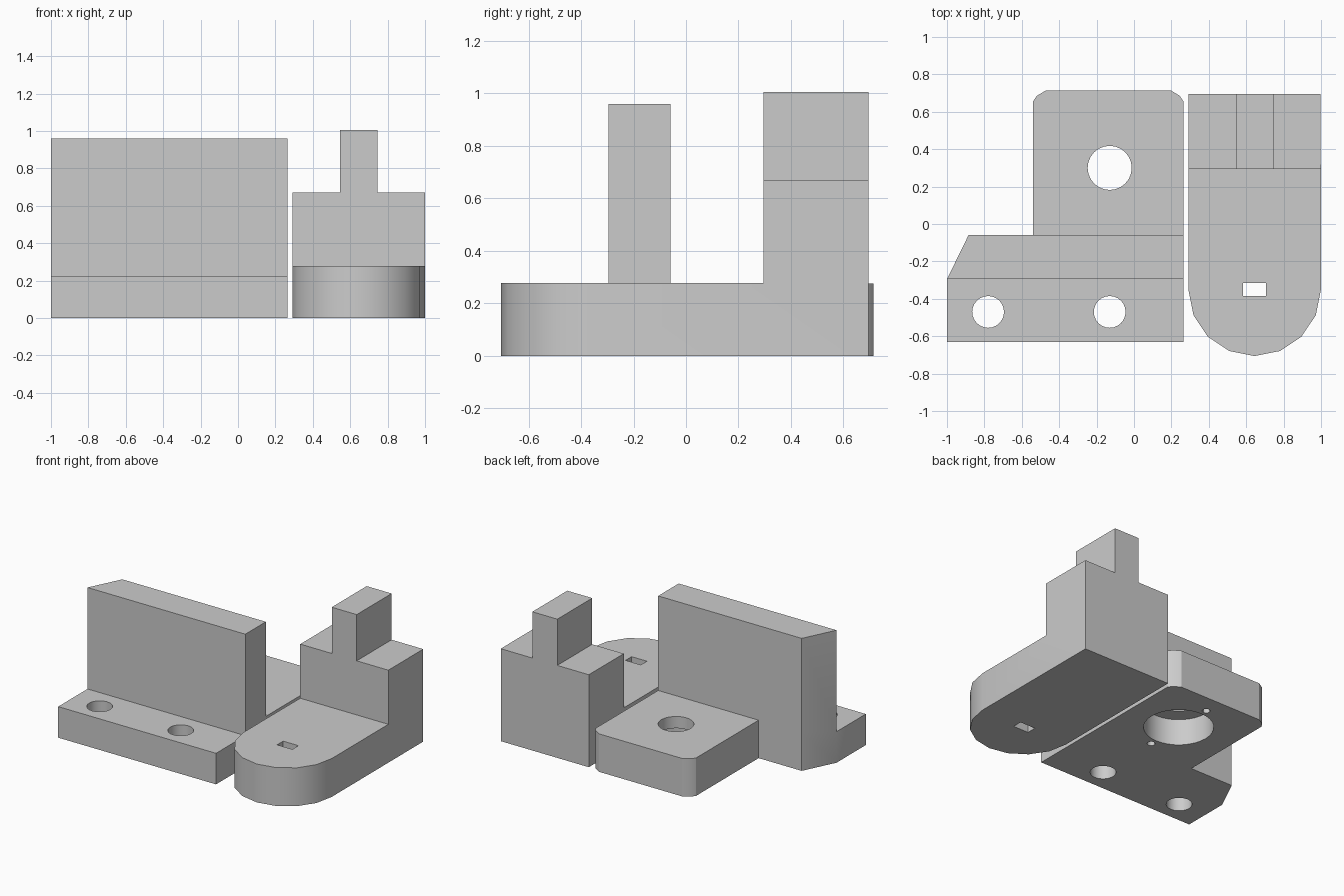
import bpy, bmesh
from math import radians, sin, cos, pi
from mathutils import Vector

if "Cube" in bpy.data.objects:
    bpy.data.objects.remove(bpy.data.objects["Cube"], do_unlink=True)

grey = bpy.data.materials.new("light grey plastic")
grey.use_nodes = True
grey.diffuse_color = (0.6, 0.6, 0.6, 1)
grey.node_tree.nodes["Principled BSDF"].inputs["Base Color"].default_value = (0.6, 0.6, 0.6, 1)


def prism(name, points, low, high, axis="z"):
    """Extrude an outline: (x, y) along z, or (y, z) along x."""
    place = (lambda a, b: (a, b, low)) if axis == "z" else (lambda a, b: (low, a, b))
    push = Vector((0, 0, high - low)) if axis == "z" else Vector((high - low, 0, 0))
    bm = bmesh.new()
    face = bm.faces.new([bm.verts.new(place(*p)) for p in points])
    out = bmesh.ops.extrude_face_region(bm, geom=[face])
    bmesh.ops.translate(bm, vec=push, verts=[g for g in out["geom"] if isinstance(g, bmesh.types.BMVert)])
    bmesh.ops.recalc_face_normals(bm, faces=bm.faces)
    mesh = bpy.data.meshes.new(name)
    bm.to_mesh(mesh)
    bm.free()
    mesh.materials.append(grey)
    obj = bpy.data.objects.new(name, mesh)
    bpy.context.collection.objects.link(obj)
    return obj


def rect(x0, x1, y0, y1):
    return [(x0, y0), (x1, y0), (x1, y1), (x0, y1)]


def circle(x, y, r, n=24):
    return [(x + r * cos(2 * pi * i / n), y + r * sin(2 * pi * i / n)) for i in range(n)]


def combine(obj, tool, operation="DIFFERENCE"):
    tool.hide_render = True
    mod = obj.modifiers.new("shape", "BOOLEAN")
    mod.operation, mod.solver, mod.object = operation, "EXACT", tool
    bpy.context.view_layer.objects.active = obj
    bpy.ops.object.modifier_apply(modifier=mod.name)
    bpy.data.objects.remove(tool, do_unlink=True)


def finish(obj):
    bpy.ops.object.select_all(action="DESELECT")
    obj.select_set(True)
    bpy.context.view_layer.objects.active = obj
    bpy.ops.object.shade_smooth_by_angle(angle=radians(30))


# Bracket: stepped side profile trimmed to its plan outline
bracket = prism("wall_bracket", [(-0.8, 0), (0.9, 0), (0.9, 0.275), (-0.06, 0.275), (-0.06, 0.96),
                                 (-0.295, 0.96), (-0.295, 0.225), (-0.8, 0.225)], -1.1, 0.4, "x")
plan = [(-1, -0.63), (0.265, -0.63), (0.265, 0.655), (0.245, 0.685), (0.195, 0.715),
        (-0.47, 0.715), (-0.52, 0.685), (-0.54, 0.655), (-0.54, -0.06), (-0.885, -0.06), (-1, -0.295)]
combine(bracket, prism("plan_cutter", plan, -0.1, 1.2), "INTERSECT")

# Bolt holes in the front ledge
for x in (-0.78, -0.13):
    combine(bracket, prism("bolt_cutter", circle(x, -0.47, 0.085), -0.1, 0.4))

# Shaft hole, wide recess below it and two pilot holes
combine(bracket, prism("shaft_cutter", circle(-0.13, 0.3, 0.118), -0.1, 0.4))
combine(bracket, prism("recess_cutter", circle(-0.13, 0.3, 0.23, 32), -0.1, 0.19))
for side in (-1, 1):
    combine(bracket, prism("pilot_cutter", circle(-0.13, 0.3 + side * 0.28, 0.027, 12), -0.1, 0.12))
finish(bracket)

# Slider: L-shaped side profile trimmed to a round-nosed plan
slider = prism("round_nosed_slider", [(-0.9, 0), (0.695, 0), (0.695, 1.005), (0.295, 1.005),
                                      (0.295, 0.278), (-0.9, 0.278)], 0.2, 1.1, "x")
nose = [(0.645 + 0.354 * cos(pi + pi * i / 8), -0.352 + 0.354 * sin(pi + pi * i / 8)) for i in range(9)]
combine(slider, prism("nose_cutter", nose + [(0.998, 0.9), (0.293, 0.9)], -0.1, 1.2), "INTERSECT")

# Shoulders beside the upright tab
for x0, x1 in ((0.2, 0.545), (0.745, 1.1)):
    combine(slider, prism("shoulder_cutter", rect(x0, x1, 0.2, 0.8), 0.67, 1.2))

# Small slot through the nose
combine(slider, prism("slot_cutter", rect(0.583, 0.705, -0.385, -0.315), -0.1, 0.4))
finish(slider)
